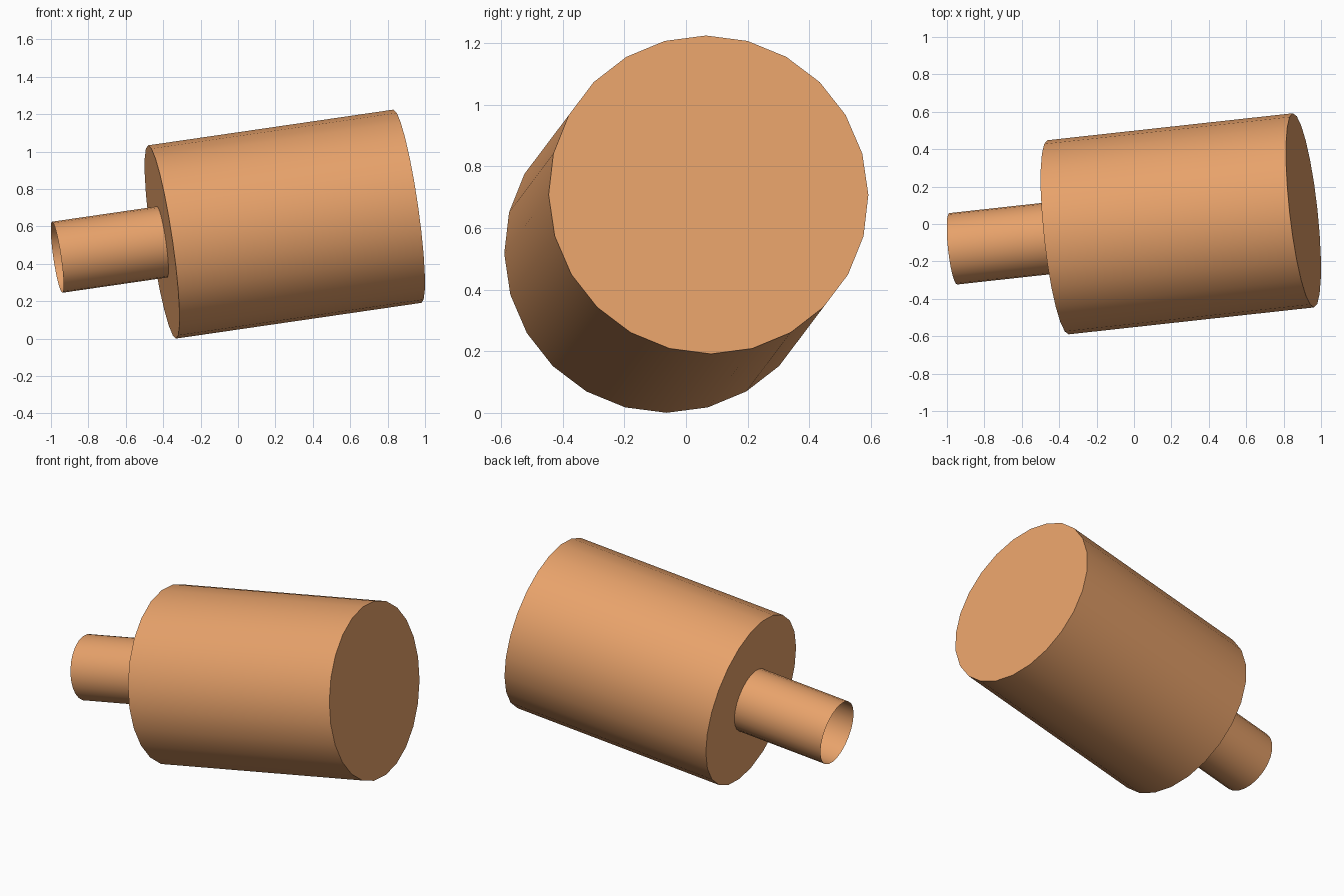
import bpy, bmesh, math
from mathutils import Vector

if "Cube" in bpy.data.objects:
    bpy.data.objects.remove(bpy.data.objects["Cube"])

SIDES = 24
start = Vector((-0.406, -0.071, 0.517))   # centre of the shoulder
end = Vector((0.906, 0.073, 0.708))       # centre of the closed end
length = (end - start).length

# Profile along the axis: open stem mouth, stem root, shoulder rim, closed end
profile = [(-0.57, 0.192), (0.0, 0.192), (0.0, 0.522), (length, 0.522)]

# Stepped body, turned about local X with the stem left open
bm = bmesh.new()
rings = []
for x, r in profile:
    rings.append([bm.verts.new((x, r * math.sin(2 * math.pi * i / SIDES),
                                r * math.cos(2 * math.pi * i / SIDES)))
                  for i in range(SIDES)])
for a, b in zip(rings, rings[1:]):
    for i in range(SIDES):
        j = (i + 1) % SIDES
        bm.faces.new((a[i], b[i], b[j], a[j]))
bm.faces.new(rings[-1])
bmesh.ops.recalc_face_normals(bm, faces=bm.faces)
# Face the closed end outwards
cap = max(bm.faces, key=lambda f: f.calc_center_median().x)
if cap.normal.x < 0:
    bmesh.ops.reverse_faces(bm, faces=bm.faces)
mesh = bpy.data.meshes.new("stepped_cylinder")
bm.to_mesh(mesh)
bm.free()

body = bpy.data.objects.new("stepped_cylinder", mesh)
bpy.context.collection.objects.link(body)

# Tilt along the axis
body.location = start
body.rotation_euler = (end - start).to_track_quat('X', 'Z').to_euler()

# Orange material
mat = bpy.data.materials.new("orange")
mat.diffuse_color = (0.80, 0.36, 0.145, 1)
mat.use_nodes = True
mat.node_tree.nodes["Principled BSDF"].inputs["Base Color"].default_value = mat.diffuse_color
mesh.materials.append(mat)

# Smooth walls, sharp rims
bpy.context.view_layer.objects.active = body
body.select_set(True)
bpy.ops.object.shade_smooth_by_angle(angle=math.radians(30))
